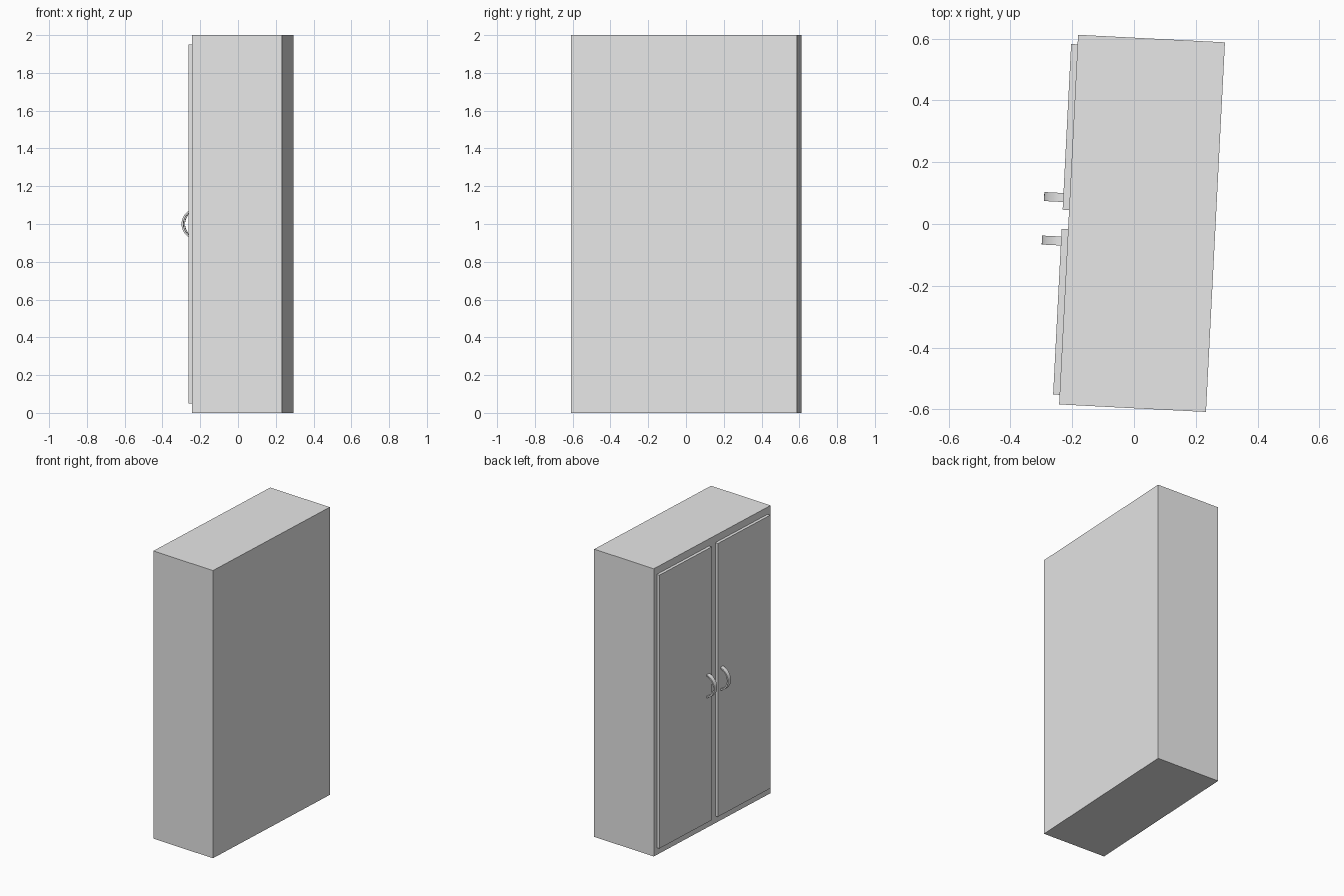
import bpy, bmesh, math
from mathutils import Matrix, Vector

cube = bpy.data.objects.get("Cube")
if cube:
    bpy.data.objects.remove(cube, do_unlink=True)

grey = bpy.data.materials.new("plain grey")
grey.use_nodes = True
grey.diffuse_color = (0.8, 0.8, 0.8, 1)
grey.node_tree.nodes["Principled BSDF"].inputs["Base Color"].default_value = (0.8, 0.8, 0.8, 1)

# The whole cabinet is turned slightly about the vertical axis
PLACE = Matrix.Translation((0.026, 0.002, 0)) @ Matrix.Rotation(math.radians(-2.94), 4, "Z")
FRONT = -0.238      # door side of the body
DOOR_FACE = -0.259


def finish(name, bm):
    bmesh.ops.recalc_face_normals(bm, faces=bm.faces)
    mesh = bpy.data.meshes.new(name)
    bm.to_mesh(mesh)
    bm.free()
    mesh.materials.append(grey)
    obj = bpy.data.objects.new(name, mesh)
    obj.matrix_world = PLACE
    bpy.context.collection.objects.link(obj)
    return obj


def box(name, low, high):
    low, high = Vector(low), Vector(high)
    bm = bmesh.new()
    bmesh.ops.create_cube(bm, size=1)
    bmesh.ops.scale(bm, vec=high - low, verts=bm.verts)
    bmesh.ops.translate(bm, vec=(low + high) / 2, verts=bm.verts)
    return finish(name, bm)


def handle(name, y, width=0.029, radius=0.083, thick=0.01, steps=24):
    # Half ring of flat strip, swept round a horizontal axis
    bm = bmesh.new()
    corners = [(r, y + s * width / 2) for r, s in
               ((radius, -1), (radius, 1), (radius - thick, 1), (radius - thick, -1))]
    rings = []
    for i in range(steps + 1):
        a = math.pi * (i / steps - 0.5)
        rings.append([bm.verts.new((FRONT - r * math.cos(a), v, 1 + r * math.sin(a)))
                      for r, v in corners])
    for a, b in zip(rings, rings[1:]):
        for k in range(4):
            n = (k + 1) % 4
            bm.faces.new((a[k], a[n], b[n], b[k]))
    bm.faces.new(rings[0])
    bm.faces.new(rings[-1])
    obj = finish(name, bm)
    bpy.ops.object.select_all(action="DESELECT")
    obj.select_set(True)
    bpy.context.view_layer.objects.active = obj
    bpy.ops.object.shade_smooth_by_angle(angle=math.radians(30))


# Body
box("cabinet_body", (FRONT, -0.599, 0), (0.238, 0.599, 2))

# Doors and handles, one pair on each side of the middle gap
for side, s in (("left", 1), ("right", -1)):
    near, far = sorted((s * 0.031, s * 0.568))
    box(side + "_door", (DOOR_FACE, near, 0.05), (FRONT, far, 1.95))
    handle(side + "_handle", s * 0.0705)
